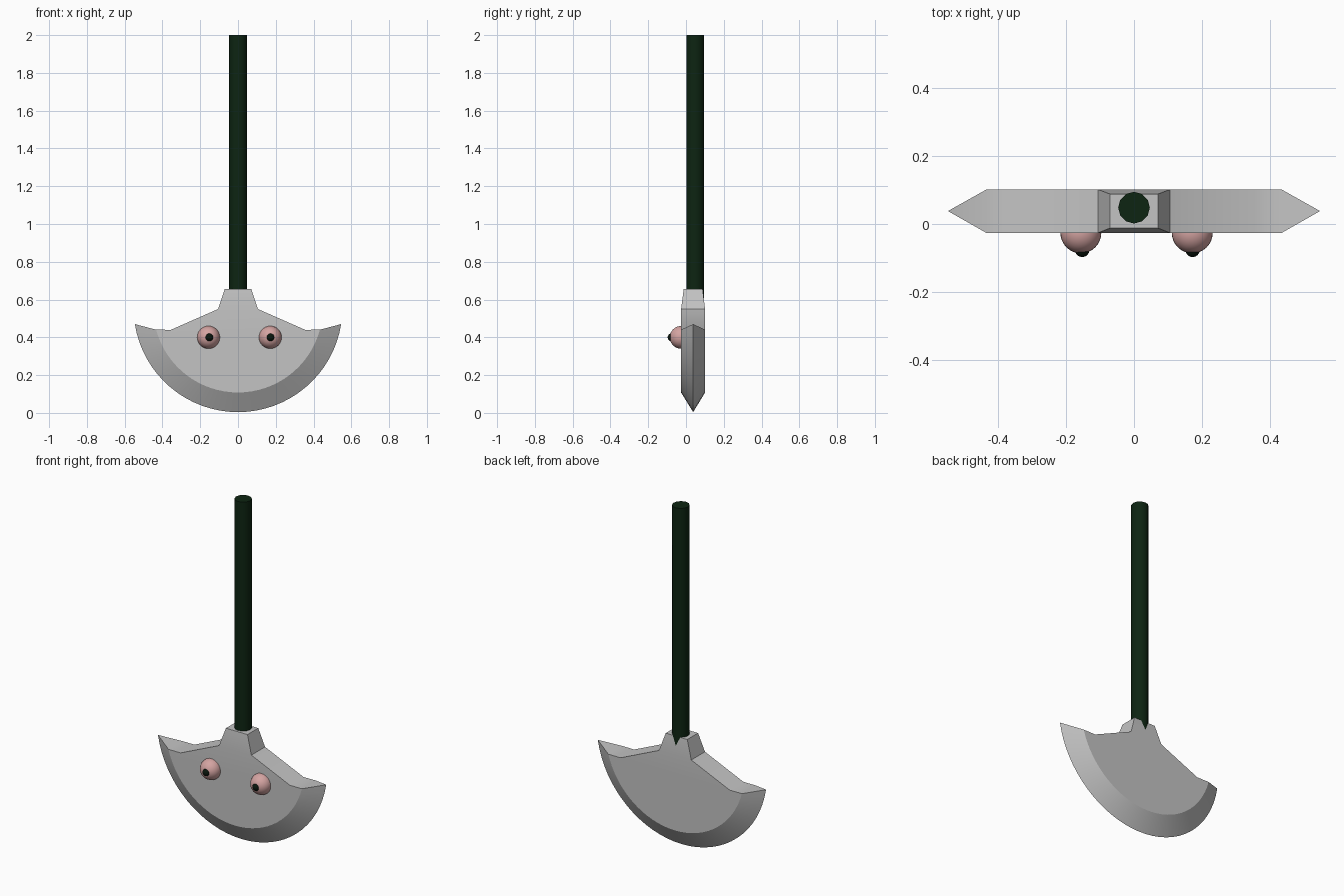
import bpy, bmesh, math
from mathutils import Matrix

if "Cube" in bpy.data.objects:
    bpy.data.objects.remove(bpy.data.objects["Cube"])


def material(name, rgb):
    m = bpy.data.materials.new(name)
    m.diffuse_color = (*rgb, 1)
    m.use_nodes = True
    m.node_tree.nodes["Principled BSDF"].inputs["Base Color"].default_value = m.diffuse_color
    return m


steel = material("steel grey", (0.55, 0.55, 0.55))
green = material("dark green", (0.004, 0.018, 0.006))
pink = material("pale pink", (0.66, 0.37, 0.36))
black = material("pupil black", (0.003, 0.008, 0.004))


def finish(name, bm, mat, angle=30):
    bmesh.ops.recalc_face_normals(bm, faces=bm.faces[:])
    me = bpy.data.meshes.new(name)
    bm.to_mesh(me)
    bm.free()
    me.materials.append(mat)
    ob = bpy.data.objects.new(name, me)
    bpy.context.collection.objects.link(ob)
    bpy.ops.object.select_all(action='DESELECT')
    bpy.context.view_layer.objects.active = ob
    ob.select_set(True)
    bpy.ops.object.shade_smooth_by_angle(angle=math.radians(angle))
    return ob


# Blade: flat cheeks, a bevel running to a central cutting edge, tapered neck
FRONT, BACK, MID = -0.026, 0.101, 0.038
CZ, N = 0.557, 32


def arc(radius, tip_x, tip_z):
    a = math.atan2(tip_x, CZ - tip_z)
    pts = [(radius * math.sin(a * (2 * i / N - 1)),
            CZ - radius * math.cos(a * (2 * i / N - 1))) for i in range(N + 1)]
    return pts


inner = arc(0.449, 0.435, 0.44)
outer = arc(0.553, 0.546, 0.47)
shoulder = [(0.355, 0.44), (0.105, 0.55), (-0.105, 0.55), (-0.355, 0.44)]

bm = bmesh.new()
edge = [bm.verts.new((x, MID, z)) for x, z in outer]
rims, tops = [], []
for y, top_y in ((FRONT, -0.012), (BACK, 0.088)):
    rim = [bm.verts.new((x, y, z)) for x, z in inner + shoulder]
    top = [bm.verts.new((x, top_y, 0.656)) for x in (0.07, -0.07)]
    bm.faces.new(rim)
    bm.faces.new((rim[N + 2], top[0], top[1], rim[N + 3]))
    for i in range(N):
        bm.faces.new((rim[i], rim[i + 1], edge[i + 1], edge[i]))
    rims.append(rim)
    tops.append(top)
f, b = rims
for i in (N, N + 1, N + 3):
    bm.faces.new((f[i], f[i + 1], b[i + 1], b[i]))
bm.faces.new((f[N + 4], f[0], b[0], b[N + 4]))
bm.faces.new((f[0], edge[0], b[0]))
bm.faces.new((f[N], b[N], edge[N]))
for k in (0, 1):
    bm.faces.new((f[N + 2 + k], b[N + 2 + k], tops[1][k], tops[0][k]))
bm.faces.new((tops[0][0], tops[0][1], tops[1][1], tops[1][0]))
finish("blade", bm, steel)

# Handle: long rod sunk into the neck
bm = bmesh.new()
bmesh.ops.create_cone(bm, cap_ends=True, segments=12, radius1=0.0465, radius2=0.0465,
                      depth=1.41, matrix=Matrix.Translation((0, 0.048, 1.295)))
finish("handle", bm, green, 40)


# Eyes: balls half sunk into the front cheek, each with a small pupil
def ball(name, loc, r, mat):
    bm = bmesh.new()
    bmesh.ops.create_uvsphere(bm, u_segments=32, v_segments=16, radius=r,
                              matrix=Matrix.Translation(loc))
    finish(name, bm, mat, 60)


for side, x, px in (("left", -0.156, -0.152), ("right", 0.171, 0.172)):
    ball(side + "_eye", (x, -0.026, 0.4), 0.06, pink)
    ball(side + "_pupil", (px, -0.076, 0.4), 0.021, black)
